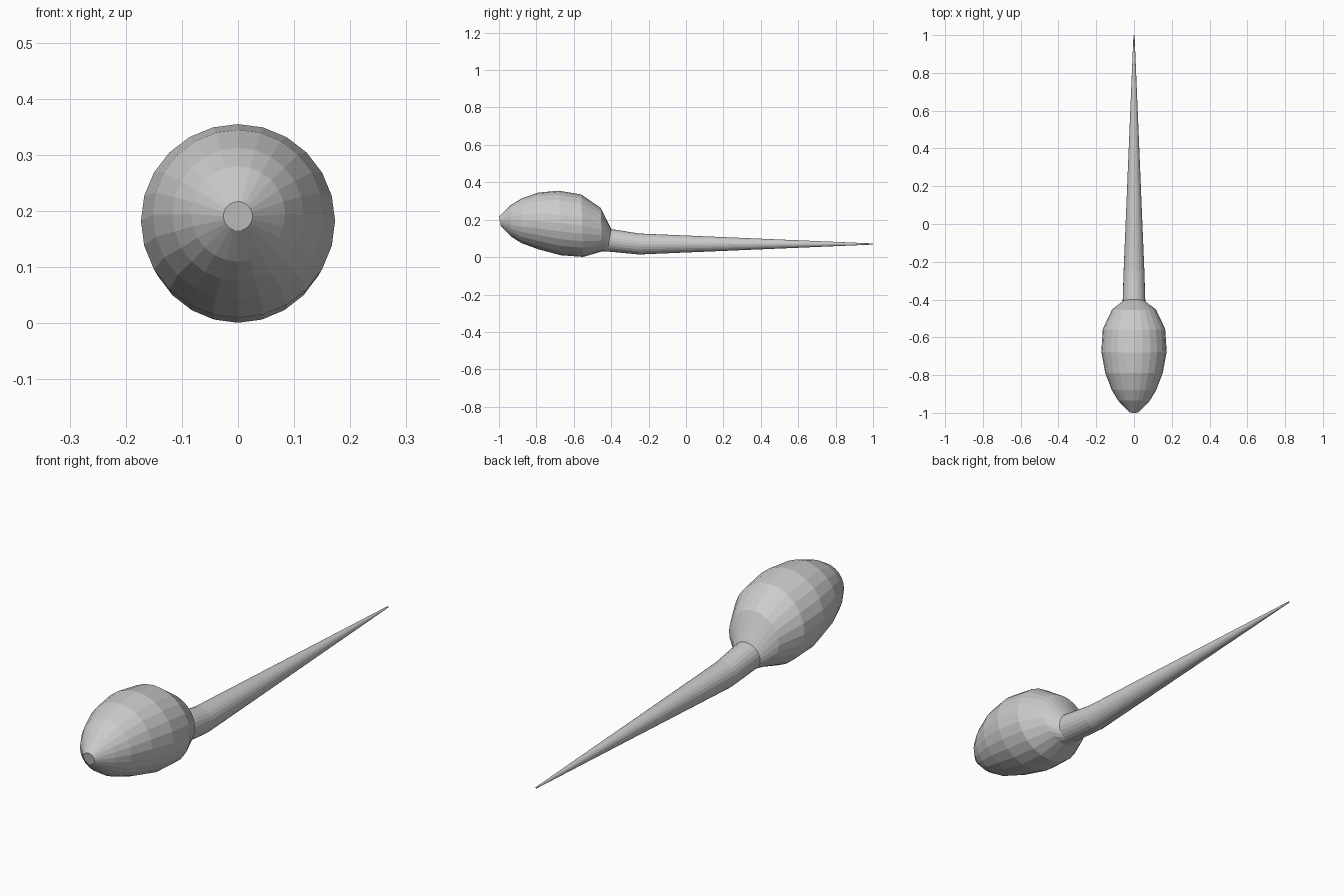
import bpy, bmesh
from math import cos, sin, pi

if "Cube" in bpy.data.objects:
    bpy.data.objects.remove(bpy.data.objects["Cube"])

SIDES = 24


def loft(name, rings):
    """Skin round rings given as (top y, top z, bottom y, bottom z, half width)."""
    bm = bmesh.new()
    loops = []
    for ty, tz, by, bz, w in rings:
        cy, cz, dy, dz = (ty + by) / 2, (tz + bz) / 2, (ty - by) / 2, (tz - bz) / 2
        loops.append([bm.verts.new((w * sin(a), cy + dy * cos(a), cz + dz * cos(a)))
                      for a in (2 * pi * i / SIDES for i in range(SIDES))])
    for a, b in zip(loops, loops[1:]):
        for i in range(SIDES):
            j = (i + 1) % SIDES
            bm.faces.new((a[i], a[j], b[j], b[i]))
    bm.faces.new(loops[0])
    bm.faces.new(loops[-1])
    bmesh.ops.recalc_face_normals(bm, faces=bm.faces)
    mesh = bpy.data.meshes.new(name)
    bm.to_mesh(mesh)
    bm.free()
    obj = bpy.data.objects.new(name, mesh)
    bpy.context.collection.objects.link(obj)
    return obj


# Bulb-shaped head flowing into a long tapered tail
loft("head_and_tail", [
    (-1.00, 0.217, -0.99, 0.165, 0.026),
    (-0.935, 0.280, -0.935, 0.110, 0.084),
    (-0.88, 0.313, -0.88, 0.075, 0.117),
    (-0.79, 0.345, -0.79, 0.042, 0.152),
    (-0.68, 0.355, -0.67, 0.010, 0.173),
    (-0.56, 0.335, -0.55, 0.001, 0.165),
    (-0.455, 0.262, -0.45, 0.030, 0.116),
    (-0.40, 0.150, -0.42, 0.030, 0.060),
    (-0.25, 0.126, -0.25, 0.014, 0.055),
    (1.00, 0.073, 1.00, 0.067, 0.003),
])
